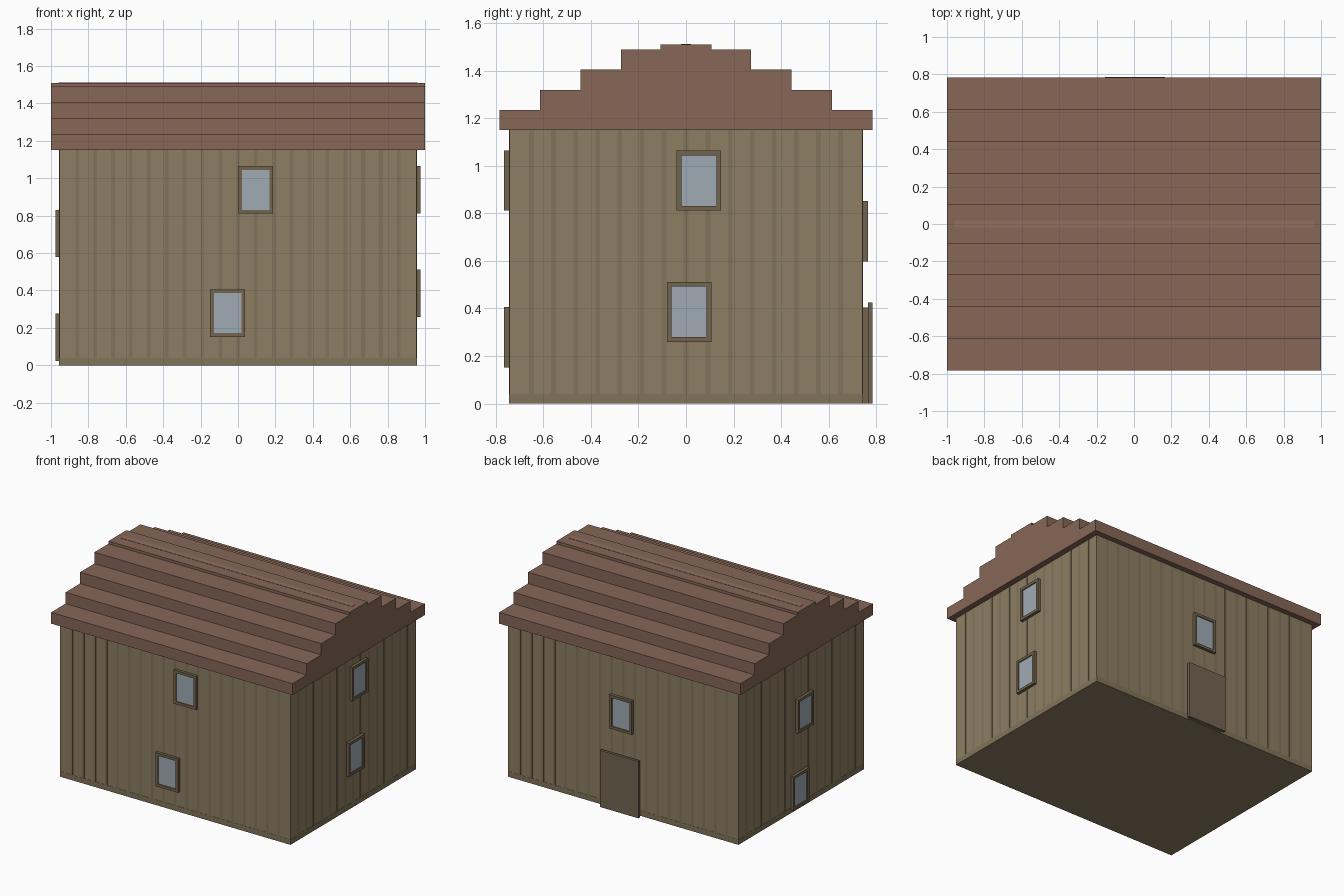
import bpy, bmesh
from mathutils import Matrix, Vector
from math import pi

if "Cube" in bpy.data.objects:
    bpy.data.objects.remove(bpy.data.objects["Cube"])

WX, WY, WZ = 0.955, 0.743, 1.15      # wall half sizes and height


def material(name, rgb):
    m = bpy.data.materials.new(name)
    m.diffuse_color = (*rgb, 1)
    m.use_nodes = True
    m.node_tree.nodes["Principled BSDF"].inputs["Base Color"].default_value = m.diffuse_color
    return m


WALL = material("wall_boards", (0.27, 0.21, 0.125))
SEAM = material("board_seams", (0.22, 0.175, 0.10))
TRIM = material("window_trim", (0.17, 0.13, 0.075))
DOOR = material("door_wood", (0.17, 0.13, 0.085))
GLASS = material("glass", (0.35, 0.41, 0.45))
ROOF = material("roof_tiles", (0.24, 0.135, 0.095))
RIDGE = material("ridge_tiles", (0.28, 0.165, 0.12))


def finish(bm, name, mat, matrix=Matrix()):
    bmesh.ops.recalc_face_normals(bm, faces=bm.faces)
    me = bpy.data.meshes.new(name)
    bm.to_mesh(me)
    bm.free()
    me.materials.append(mat)
    ob = bpy.data.objects.new(name, me)
    ob.matrix_world = matrix
    bpy.context.collection.objects.link(ob)
    return ob


def add_box(bm, lo, hi):
    lo, hi = Vector(lo), Vector(hi)
    m = Matrix.Translation((lo + hi) / 2) @ Matrix.Diagonal((*(hi - lo), 1))
    bmesh.ops.create_cube(bm, size=1, matrix=m)


def box(name, mat, lo, hi, matrix=Matrix()):
    bm = bmesh.new()
    add_box(bm, lo, hi)
    return finish(bm, name, mat, matrix)


# Each side: local x runs along the wall, local -y points outwards
SIDES = {
    "front": (Matrix.Translation((0, -WY, 0)), WX),
    "right": (Matrix.Translation((WX, 0, 0)) @ Matrix.Rotation(pi / 2, 4, "Z"), WY),
    "back": (Matrix.Translation((0, WY, 0)) @ Matrix.Rotation(pi, 4, "Z"), WX),
    "left": (Matrix.Translation((-WX, 0, 0)) @ Matrix.Rotation(-pi / 2, 4, "Z"), WY),
}


def window(name, side, u, z, w=0.187, h=0.253, border=0.02):
    """Picture-frame trim with a slightly recessed pane; u, z is the centre."""
    m = SIDES[side][0] @ Matrix.Translation((u, 0, z))
    a, b = w / 2, h / 2
    bm = bmesh.new()
    for s in (-1, 1):
        x0, x1 = sorted((s * a, s * (a - border)))
        add_box(bm, (x0, -0.022, -b), (x1, 0, b))
        z0, z1 = sorted((s * b, s * (b - border)))
        add_box(bm, (-a + border, -0.022, z0), (a - border, 0, z1))
    finish(bm, name + "_frame", TRIM, m)
    box(name + "_glass", GLASS, (-a + border, -0.014, -b + border),
        (a - border, 0, b - border), m)


# Wall block
box("walls", WALL, (-WX, -WY, 0), (WX, WY, WZ))

# Thin vertical seams and a base strip on every side
for side, (m, half) in SIDES.items():
    bm = bmesh.new()
    n = int(2 * half / 0.091)
    step = 2 * half / n
    for i in range(1, n):
        u = -half + i * step
        add_box(bm, (u - 0.01, -0.0015, 0.04), (u + 0.01, 0, WZ))
    add_box(bm, (-half, -0.0015, 0), (half, 0, 0.04))
    finish(bm, side + "_board_seams", SEAM, m)

# Stepped roof: half profile mirrored, then extruded along x
steps = [(0.784, 1.15, 1.235), (0.614, 1.235, 1.32), (0.443, 1.32, 1.405),
         (0.273, 1.405, 1.49), (0.107, 1.49, 1.51)]
half_profile = [(y, z) for y, z0, z1 in steps for z in (z0, z1)]
profile = half_profile + [(-y, z) for y, z in reversed(half_profile)]
bm = bmesh.new()
face = bm.faces.new([bm.verts.new((-1, y, z)) for y, z in profile])
ext = bmesh.ops.extrude_face_region(bm, geom=[face])
bmesh.ops.translate(bm, vec=(2, 0, 0),
                    verts=[v for v in ext["geom"] if isinstance(v, bmesh.types.BMVert)])
finish(bm, "stepped_roof", ROOF)
box("ridge_strip", RIDGE, (-0.96, -0.02, 1.505), (0.96, 0.02, 1.512))

# Windows
for name, side, u, z in [
    ("front_upper_window", "front", 0.094, 0.938),
    ("front_lower_window", "front", -0.056, 0.279),
    ("right_upper_window", "right", 0.054, 0.938),
    ("right_lower_window", "right", 0.013, 0.386),
    ("left_upper_window", "left", 0.028, 0.705),
    ("left_lower_window", "left", -0.028, 0.150),
    ("back_window", "back", -0.008, 0.725),
]:
    window(name, side, u, z)

# Back door: surround with a larger slab in front
m = SIDES["back"][0]
box("door_surround", TRIM, (-0.145, -0.022, 0), (0.135, 0, 0.405), m)
box("door", DOOR, (-0.165, -0.042, 0), (0.155, -0.022, 0.425), m)
